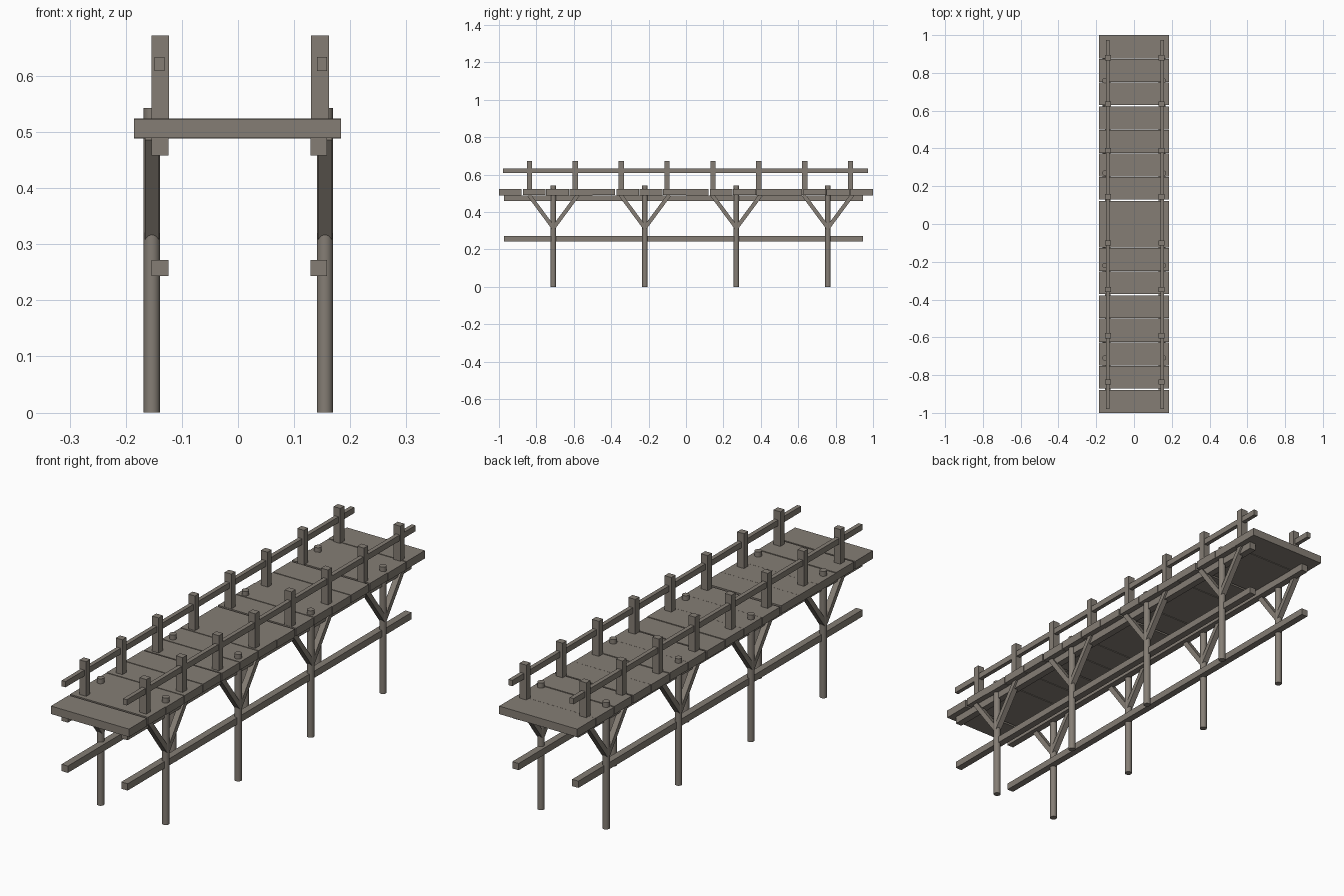
import bpy, math
from mathutils import Vector

if "Cube" in bpy.data.objects:
    bpy.data.objects.remove(bpy.data.objects["Cube"])

wood = bpy.data.materials.new("weathered grey wood")
wood.diffuse_color = (0.235, 0.208, 0.178, 1)
wood.use_nodes = True
wood.node_tree.nodes["Principled BSDF"].inputs["Base Color"].default_value = wood.diffuse_color


def finish(name):
    ob = bpy.context.object
    ob.name = name
    ob.data.materials.append(wood)
    return ob


def box(name, x, y, z):
    """Box from (min, max) ranges."""
    bpy.ops.mesh.primitive_cube_add(size=1, location=[(a + b) / 2 for a, b in (x, y, z)])
    ob = finish(name)
    ob.scale = [b - a for a, b in (x, y, z)]
    return ob


def brace(name, p, q, w, t):
    """Square timber between two points in a y-z plane."""
    p, q = Vector(p), Vector(q)
    d = q - p
    bpy.ops.mesh.primitive_cube_add(size=1, location=(p + q) / 2)
    ob = finish(name)
    ob.scale = (w, t, d.length)
    ob.rotation_euler = (math.atan2(-d.y, d.z), 0, 0)
    return ob


# Deck planks, with every fourth seam a little wider
for i in range(16):
    a = -1 + i * 0.125
    lo = 0.0 if i == 0 else (0.004 if i % 4 == 1 else 0.0012)
    hi = 0.0 if i == 15 else (0.004 if i % 4 == 0 else 0.0012)
    dz = (0, 0.001, -0.001)[i % 3]
    box("deck_plank", (-0.185, 0.184), (a + lo, a + 0.125 - hi), (0.489 + dz, 0.523 + dz))

# Per side: pole centre x, beam x range, rail post x range, rail x range
sides = {
    "left": (-0.1535, (-0.154, -0.124), (-0.154, -0.123), (-0.149, -0.131)),
    "right": (0.155, (0.129, 0.159), (0.130, 0.162), (0.141, 0.159)),
}
for side, (px, beam, post, rail) in sides.items():
    # Long beams under the deck and at mid height
    box(side + "_upper_beam", beam, (-0.973, 0.947), (0.458, 0.4895))
    box(side + "_lower_beam", beam, (-0.973, 0.947), (0.243, 0.272))
    # Handrail and its posts
    box(side + "_handrail", rail, (-0.979, 0.973), (0.609, 0.634))
    for i in range(8):
        y = -0.837 + i * 0.2453
        box(side + "_rail_post", post, (y - 0.014, y + 0.014), (0.49, 0.672))
    # Round support poles with a pair of diagonal braces
    for i in range(4):
        y = -0.709 + i * 0.4893
        bpy.ops.mesh.primitive_cylinder_add(vertices=16, radius=0.0145, depth=0.543,
                                            location=(px, y, 0.2715))
        finish(side + "_pole")
        bpy.ops.object.shade_smooth_by_angle(angle=math.radians(40))
        for s in (-1, 1):
            brace(side + "_brace", (px, y, 0.315), (px, y + s * 0.131, 0.492), 0.025, 0.021)
